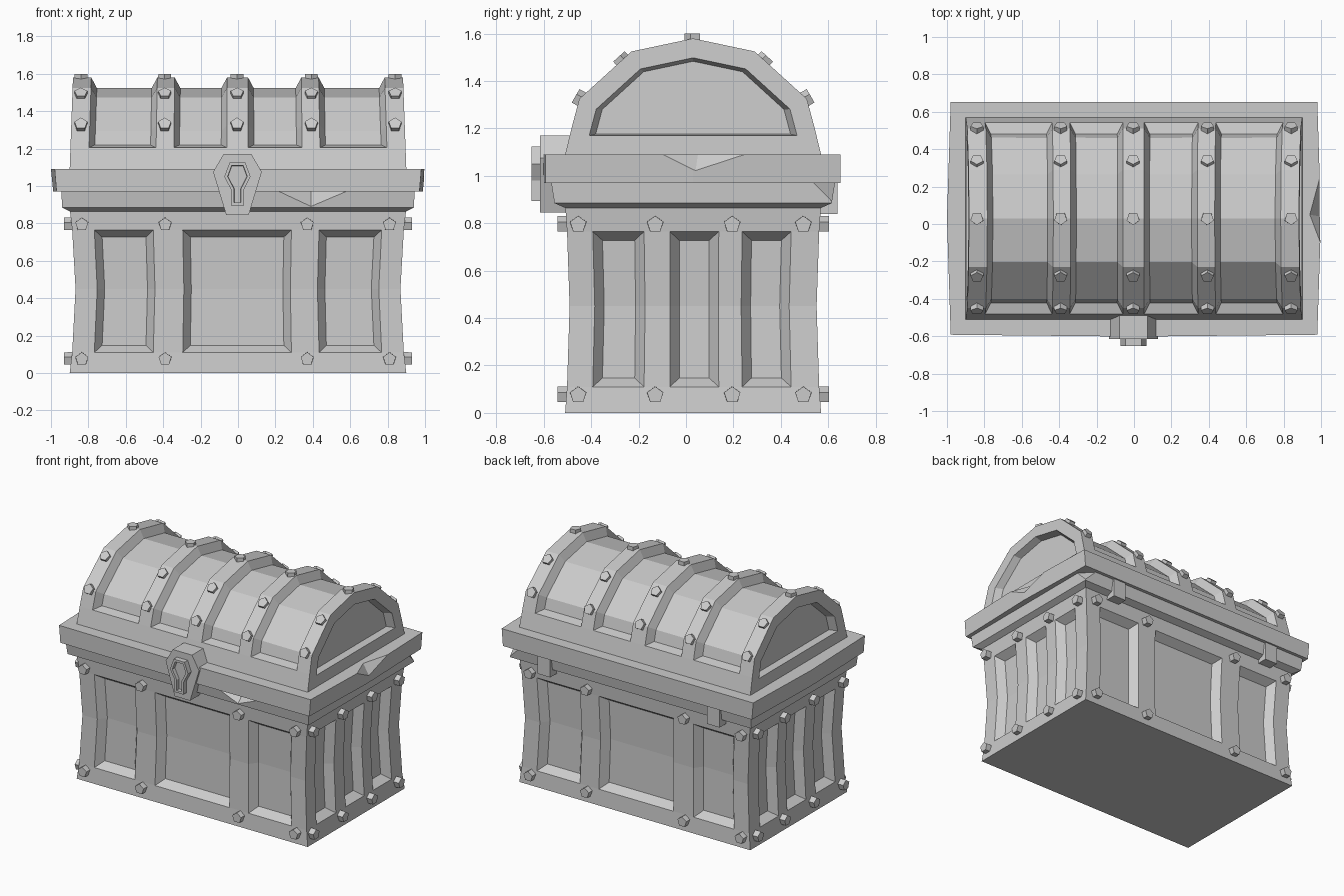
import bpy
import bmesh
from mathutils import Matrix, Vector

cube = bpy.data.objects.get("Cube")
if cube:
    bpy.data.objects.remove(cube, do_unlink=True)

CY = 0.03  # depth centre of body and lid

grey = bpy.data.materials.new("stone_grey")
grey.use_nodes = True
grey.diffuse_color = (0.6, 0.6, 0.6, 1)
bsdf = next(n for n in grey.node_tree.nodes if n.type == "BSDF_PRINCIPLED")
bsdf.inputs["Base Color"].default_value = grey.diffuse_color
bsdf.inputs["Roughness"].default_value = 0.8


def finish(bm, name):
    mesh = bpy.data.meshes.new(name)
    bm.to_mesh(mesh)
    bm.free()
    mesh.materials.append(grey)
    obj = bpy.data.objects.new(name, mesh)
    bpy.context.collection.objects.link(obj)
    return obj


def loft(rings):
    """Join closed rings with quads, cap both ends; return mesh, quad grid, caps."""
    bm = bmesh.new()
    rows = [[bm.verts.new(p) for p in ring] for ring in rings]
    n = len(rows[0])
    quads = [[bm.faces.new((a[j], a[(j + 1) % n], b[(j + 1) % n], b[j])) for j in range(n)]
             for a, b in zip(rows, rows[1:])]
    caps = [bm.faces.new(rows[0]), bm.faces.new(rows[-1])]
    bmesh.ops.recalc_face_normals(bm, faces=bm.faces[:])
    bm.normal_update()
    return bm, quads, caps


def chip(obj, points):
    """Break a corner off an object with a convex cutter."""
    bm = bmesh.new()
    for p in points:
        bm.verts.new(p)
    bmesh.ops.convex_hull(bm, input=bm.verts[:])
    bmesh.ops.recalc_face_normals(bm, faces=bm.faces[:])
    cutter = finish(bm, "chip_cutter")
    cutter.hide_render = True
    mod = obj.modifiers.new("chip", "BOOLEAN")
    mod.object = cutter
    mod.operation = "DIFFERENCE"
    mod.solver = "EXACT"
    bpy.context.view_layer.objects.active = obj
    bpy.ops.object.modifier_apply(modifier=mod.name)
    bpy.data.objects.remove(cutter, do_unlink=True)


# Body: waisted box with three sunken panels on each side
XS = [-0.9, -0.78, -0.46, -0.3, 0.29, 0.44, 0.78, 0.9]
YS = [-0.51, -0.4, -0.18, -0.07, 0.14, 0.24, 0.45, 0.57]
outline = ([(x, YS[0]) for x in XS[:-1]] + [(XS[-1], y) for y in YS[:-1]]
           + [(x, YS[-1]) for x in XS[:0:-1]] + [(XS[0], y) for y in YS[:0:-1]])
levels = [(0, 1), (0.11, 0.985), (0.45, 0.965), (0.765, 0.985), (0.88, 1)]
bm, quads, caps = loft([[(x * s, CY + (y - CY) * s, z) for x, y in outline]
                        for z, s in levels])
panels = [quads[i][j] for i in (1, 2) for j in range(len(outline)) if j % 7 % 2]
bmesh.ops.inset_region(bm, faces=panels, thickness=0.04, depth=-0.055,
                       use_even_offset=True, use_boundary=True)
finish(bm, "body")


# Rims: lower lip of the body and the wider edge of the lid
def rim_ring(hx, hy, z, bow=0.0):
    return [(-hx, CY - hy, z), (0, CY - hy - bow / 2, z), (hx, CY - hy, z), (hx + bow, CY, z),
            (hx, CY + hy, z), (0, CY + hy, z), (-hx, CY + hy, z), (-hx - bow, CY, z)]


bm, quads, caps = loft([rim_ring(0.9, 0.54, 0.865), rim_ring(0.94, 0.585, 0.885),
                        rim_ring(0.945, 0.6, 0.98)])
lower_rim = finish(bm, "lower_rim")
bm, quads, caps = loft([rim_ring(0.97, 0.622, 0.97, 0.018), rim_ring(0.98, 0.622, 1.09, 0.02)])
lid_rim = finish(bm, "lid_rim")

chip(lower_rim, [(0.2, -0.57, 0.98), (0.6, -0.57, 0.98), (0.39, -0.557, 0.89),
                 (0.39, -0.47, 0.98), (0.39, -0.75, 1.1)])
chip(lower_rim, [(0.945, 0.53, 0.98), (0.85, 0.63, 0.98), (0.941, 0.617, 0.89),
                 (1.1, 0.8, 1.1)])
chip(lid_rim, [(0.997, -0.1, 1.09), (0.994, 0.25, 1.09), (0.995, 0.04, 1.02),
               (0.94, 0.05, 1.09), (1.15, 0.06, 1.2)])

# Lid: faceted barrel with raised ribs
ARCH = [(-0.51, 1.09), (-0.482, 1.205), (-0.45, 1.325), (-0.23, 1.525), (CY, 1.58),
        (0.29, 1.525), (0.51, 1.325), (0.542, 1.205), (0.57, 1.09)]
RIB_EDGES = [-0.9, -0.8, -0.44, -0.345, -0.06, 0.055, 0.345, 0.44, 0.8, 0.9]
bm, quads, caps = loft([[(x * (1 - 0.04 * (z - 1.09)), y, z) for y, z in ARCH]
                        for x in RIB_EDGES])
panels = [quads[i][j] for i in range(1, 9, 2) for j in range(1, 7)]
bmesh.ops.inset_region(bm, faces=panels, thickness=0.03, depth=-0.055,
                       use_even_offset=True, use_boundary=True)
# Sunken arches on the lid ends
bmesh.ops.inset_individual(bm, faces=caps, thickness=0.08, use_even_offset=True)
bmesh.ops.inset_individual(bm, faces=caps, thickness=0.001, depth=-0.05)
for cap in caps:
    centre = cap.calc_center_median()
    bmesh.ops.scale(bm, vec=(1, 0.94, 0.94), verts=cap.verts[:],
                    space=Matrix.Translation(-centre))
finish(bm, "lid")

# Lock: shield plate with a raised, hollowed keyhole
half_plate = [(0.075, 1.17), (0.13, 1.075), (0.06, 0.845)]
half_key = [(0.042, 1.125), (0.07, 1.05), (0.034, 0.98), (0.034, 0.895)]


def plate(name, half, y_back, y_front, hollow=0):
    shape = half + [(-x, z) for x, z in reversed(half)]
    bm, quads, caps = loft([[(x - 0.003, y, z) for x, z in shape] for y in (y_back, y_front)])
    if hollow:
        bmesh.ops.inset_individual(bm, faces=[caps[1]], thickness=0.016, use_even_offset=True)
        bmesh.ops.inset_individual(bm, faces=[caps[1]], thickness=0.002, depth=-hollow)
    finish(bm, name)


plate("lock_plate", half_plate, -0.47, -0.615)
plate("lock_keyhole", half_key, -0.6, -0.652, 0.025)

# Hinges: two short straps below the rim at the back
for side, label in ((1, "left"), (-1, "right")):
    bm = bmesh.new()
    bmesh.ops.create_cube(bm, size=1, matrix=Matrix.Translation((side * 0.66, 0.59, 0.91))
                          @ Matrix.Diagonal((0.1, 0.1, 0.14, 1)))
    finish(bm, label + "_hinge")


# Bolts: five-sided studs
def bolts(name, places, proud):
    bm = bmesh.new()
    for pos, normal in places:
        n = Vector(normal).normalized()
        turn = n.to_track_quat("Z", "Y").to_matrix().to_4x4()
        bmesh.ops.create_cone(bm, cap_ends=True, segments=5, radius1=0.037, radius2=0.036,
                              depth=0.06,
                              matrix=Matrix.Translation(Vector(pos) + n * (proud - 0.03)) @ turn)
    finish(bm, name)


heights = (0.075, 0.795)
bolts("front_bolts", [((x, -0.51, z), (0, -1, 0)) for x in (-0.835, -0.39, 0.37, 0.81)
                      for z in heights], 0.033)
bolts("back_bolts", [((x, 0.57, z), (0, 1, 0)) for x in (-0.835, -0.39, 0.37, 0.81)
                     for z in heights], 0.033)
bolts("side_bolts", [((s * 0.9, y, z), (s, 0, 0)) for s in (-1, 1)
                     for y in (-0.455, -0.13, 0.195, 0.495) for z in heights], 0.03)
# Lid bolts: one on the crown of each rib, two down each slope
crown = [((CY, 1.58), (0, 1)), ((-0.272, 1.487), (-0.67, 0.74)), ((0.332, 1.487), (0.67, 0.74)),
         (ARCH[2], (-0.87, 0.5)), (ARCH[6], (0.87, 0.5))]
bolts("lid_bolts", [((x, y, z), (0, ny, nz)) for x in (-0.84, -0.392, -0.005, 0.392, 0.84)
                    for (y, z), (ny, nz) in crown], 0.02)
